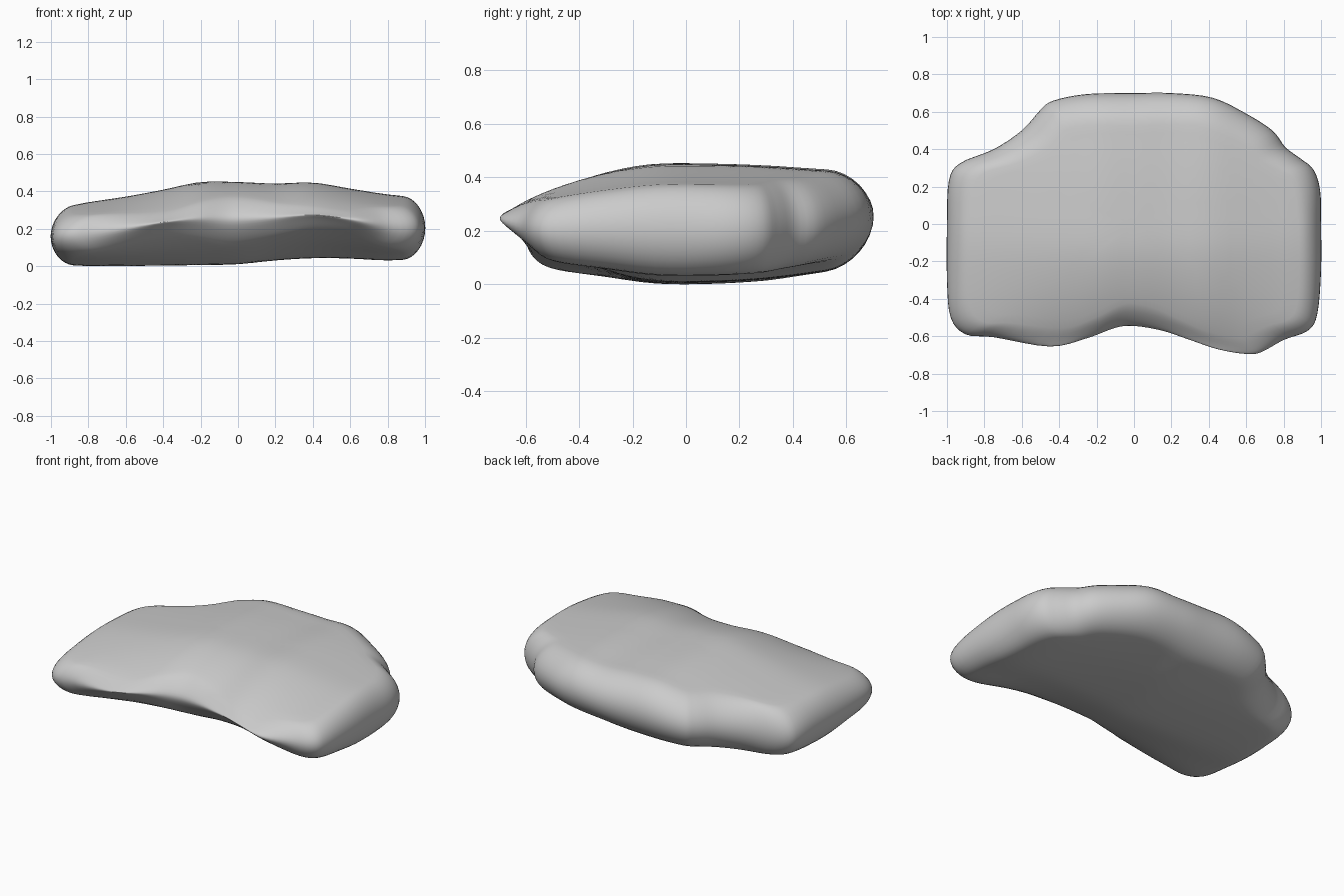
import bpy
import bmesh
from math import sin, cos, pi, floor
from mathutils import Vector

cube = bpy.data.objects.get("Cube")
if cube:
    bpy.data.objects.remove(cube, do_unlink=True)

# Plan outline, anticlockwise from the left end
OUTLINE = [(1, 0), (.995, .18), (.96, .29), (.89, .35), (.81, .41), (.74, .5),
           (.6, .59), (.42, .675), (.2, .7), (0, .7), (-.25, .695), (-.43, .66),
           (-.5, .61), (-.6, .5), (-.75, .4), (-.93, .325), (-.99, .23),
           (-1, 0), (-1, -.3), (-.98, -.5), (-.9, -.59), (-.75, -.605),
           (-.45, -.655), (-.25, -.61), (-.1, -.555), (0, -.545),
           (.15, -.57), (.3, -.62), (.45, -.67), (.6, -.695), (.68, -.685),
           (.8, -.62), (.93, -.57), (.98, -.48), (1, -.25)]

# Heights across the width, and their change from front to back, every 0.2
TOP_X = [.31, .345, .375, .412, .453, .453, .445, .45, .418, .387, .37]
TOP_Y = [-.09, -.05, -.02, 0, 0, -.007, -.02, -.03]
BASE_X = [.015, .005, .005, .008, .01, .015, .035, .047, .045, .035, .045]
BASE_Y = [.11, .05, .025, .003, .003, .015, .04, .07]


def catmull(a, b, c, d, t):
    return b + (c - a) * t / 2 + (a - 2.5 * b + 2 * c - d / 2) * t * t \
        + (1.5 * (b - c) + (d - a) / 2) * t ** 3


def sample(table, start, value):
    """Smoothly read an evenly spaced table."""
    last = len(table) - 1
    u = min(max((value - start) / .2, 0), last)
    i = min(floor(u), last - 1)
    near = [table[min(max(i + k, 0), last)] for k in (-1, 0, 1, 2)]
    return catmull(*near, u - i)


def front_taper(p):
    """Thinning towards the middle of the front edge."""
    return (1 - min(p.x * p.x, 1)) ** 2 * max(0, -.1 - p.y) ** 2


def top_height(p):
    return sample(TOP_X, -1, p.x) + sample(TOP_Y, -.7, p.y) - .35 * front_taper(p)


def base_height(p):
    return sample(BASE_X, -1, p.x) + sample(BASE_Y, -.7, p.y) + .55 * front_taper(p)


def smooth_outline(points, steps):
    pts = [Vector(p) for p in points]
    n = len(pts)
    return [catmull(pts[i - 1], pts[i], pts[(i + 1) % n], pts[(i + 2) % n], s / steps)
            for i in range(n) for s in range(steps)]


def ring(bm, outline, angle, shrink):
    """One loop of the slab: rounded rim by angle, then shrunk to the middle."""
    verts = []
    for p in outline:
        rim_width = .12 + .08 * max(p.y, 0)
        q = p * (1 - rim_width * (1 - cos(angle)) / p.length) * shrink
        high, low = top_height(q), base_height(q)
        z = (high + low) / 2 + (high - low) / 2 * sin(angle)
        verts.append(bm.verts.new((q.x, q.y, z)))
    return verts


def bridge(bm, lower, upper):
    n = len(lower)
    for i in range(n):
        j = (i + 1) % n
        bm.faces.new((lower[i], lower[j], upper[j], upper[i]))


def cap(bm, loop, height, flip):
    tip = bm.verts.new((0, 0, height(Vector((0, 0)))))
    for i, v in enumerate(loop):
        face = (loop[i - 1], v, tip)
        bm.faces.new(face[::-1] if flip else face)


# Slab body: underside, rounded rim, upper side
bm = bmesh.new()
outline = smooth_outline(OUTLINE, 4)
inner = [k / 12 for k in range(1, 12)]
rim = [pi * k / 16 for k in range(-8, 9)]
levels = [(-pi / 2, s) for s in inner] + [(a, 1) for a in rim] \
    + [(pi / 2, s) for s in reversed(inner)]
rings = [ring(bm, outline, a, s) for a, s in levels]
for lower, upper in zip(rings, rings[1:]):
    bridge(bm, lower, upper)
cap(bm, rings[0], base_height, True)
cap(bm, rings[-1], top_height, False)
bmesh.ops.recalc_face_normals(bm, faces=bm.faces)
for f in bm.faces:
    f.smooth = True

# Rest the slab on the floor
floor_z = min(v.co.z for v in bm.verts)
bmesh.ops.translate(bm, verts=bm.verts, vec=(0, 0, -floor_z))

mesh = bpy.data.meshes.new("stone_slab")
bm.to_mesh(mesh)
bm.free()
slab = bpy.data.objects.new("stone_slab", mesh)
bpy.context.collection.objects.link(slab)

# Plain grey surface
grey = bpy.data.materials.new("plain_grey")
grey.use_nodes = True
colour = (.6, .6, .6, 1)
grey.diffuse_color = colour
grey.node_tree.nodes["Principled BSDF"].inputs["Base Color"].default_value = colour
mesh.materials.append(grey)
